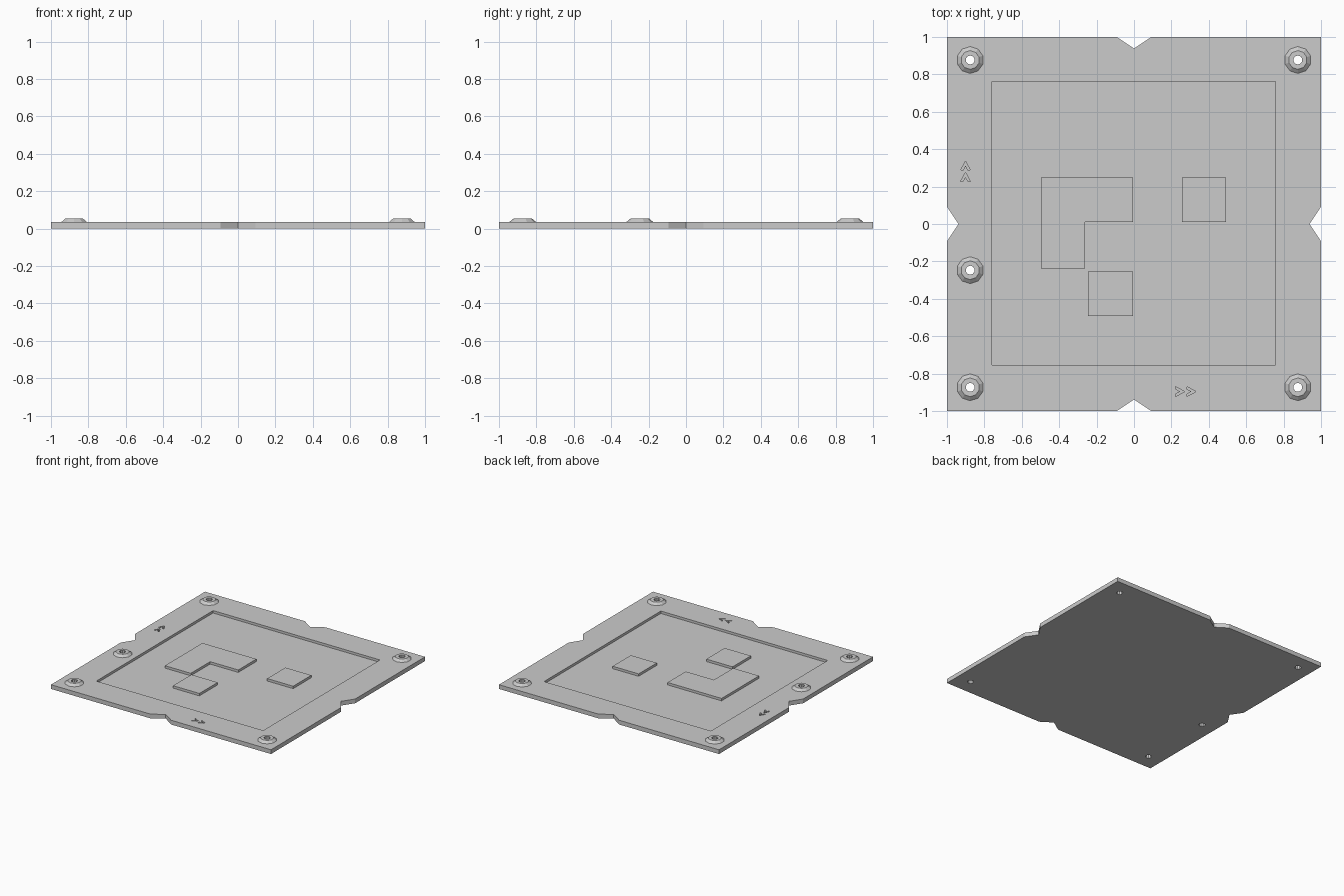
import bpy, bmesh, math

if "Cube" in bpy.data.objects:
    bpy.data.objects.remove(bpy.data.objects["Cube"])

TOP, FLOOR, BOSS_TOP = 0.035, 0.015, 0.053
SPOTS = [(-0.876, 0.877), (0.876, 0.877), (-0.876, -0.873), (0.876, -0.873), (-0.876, -0.247)]


def make(name, loft_list):
    """One mesh made of closed lofts; each loft is a (lower loop, z0, upper loop, z1)."""
    bm = bmesh.new()
    for low, z0, high, z1 in loft_list:
        a = [bm.verts.new((x, y, z0)) for x, y in low]
        b = [bm.verts.new((x, y, z1)) for x, y in high]
        bm.faces.new(a[::-1])
        bm.faces.new(b)
        for i in range(len(a)):
            j = (i + 1) % len(a)
            bm.faces.new((a[i], a[j], b[j], b[i]))
    bmesh.ops.recalc_face_normals(bm, faces=bm.faces)
    me = bpy.data.meshes.new(name)
    bm.to_mesh(me)
    bm.free()
    ob = bpy.data.objects.new(name, me)
    bpy.context.collection.objects.link(ob)
    return ob


def prism(pts, z0, z1):
    return (pts, z0, pts, z1)


def rect(x0, x1, y0, y1):
    return [(x0, y0), (x1, y0), (x1, y1), (x0, y1)]


def ring(cx, cy, r, n=10):
    return [(cx + r * math.cos(2 * math.pi * (i + 0.5) / n),
             cy + r * math.sin(2 * math.pi * (i + 0.5) / n)) for i in range(n)]


def chevron(cx, cy, turn):
    """Small engraved arrow mark pointing along +x, or +y when turned."""
    pts = [(-0.022, -0.026), (0.026, 0), (-0.022, 0.026), (-0.022, 0.013), (0.002, 0), (-0.022, -0.013)]
    return [(cx - y, cy + x) if turn else (cx + x, cy + y) for x, y in pts]


def combine(target, tool, operation):
    tool.hide_render = True
    mod = target.modifiers.new(operation, 'BOOLEAN')
    mod.operation = operation
    mod.solver = 'EXACT'
    mod.object = tool
    bpy.context.view_layer.objects.active = target
    bpy.ops.object.modifier_apply(modifier=mod.name)
    bpy.data.objects.remove(tool)


# Square plate with a V notch in the middle of each side
outline = []
for k in range(4):
    c, s = round(math.cos(k * math.pi / 2)), round(math.sin(k * math.pi / 2))
    for x, y in [(-1, -1), (-0.093, -1), (0, -0.938), (0.093, -1)]:
        outline.append((x * c - y * s, x * s + y * c))
plate = make("base_plate", [prism(outline, 0, TOP)])

# Shallow pocket and engraved direction marks
pocket = [prism(rect(-0.76, 0.757, -0.754, 0.762), FLOOR, 0.1)]
for d in (0.245, 0.305):
    pocket.append(prism(chevron(d, -0.896, False), FLOOR, 0.1))
    pocket.append(prism(chevron(-0.901, d + 0.005, True), FLOOR, 0.1))
combine(plate, make("pocket_cutter", pocket), 'DIFFERENCE')

# Raised islands on the pocket floor
l_shape = [(-0.497, -0.239), (-0.262, -0.239), (-0.262, 0.012), (-0.006, 0.012),
           (-0.006, 0.248), (-0.497, 0.248)]
islands = [l_shape, rect(0.257, 0.493, 0.012, 0.248), rect(-0.245, -0.006, -0.493, -0.255)]
combine(plate, make("islands", [prism(p, 0.006, TOP) for p in islands]), 'UNION')

# Tapered bosses, widened below the surface so the slope meets the plate top at full width
sink = 0.01
grow = 0.022 * sink / (BOSS_TOP - TOP)
bosses = [(ring(x, y, 0.072 + grow), TOP - sink, ring(x, y, 0.05), BOSS_TOP) for x, y in SPOTS]
combine(plate, make("bosses", bosses), 'UNION')

# Through holes in the bosses
combine(plate, make("hole_cutter", [prism(ring(x, y, 0.024), -0.1, 0.2) for x, y in SPOTS]), 'DIFFERENCE')
